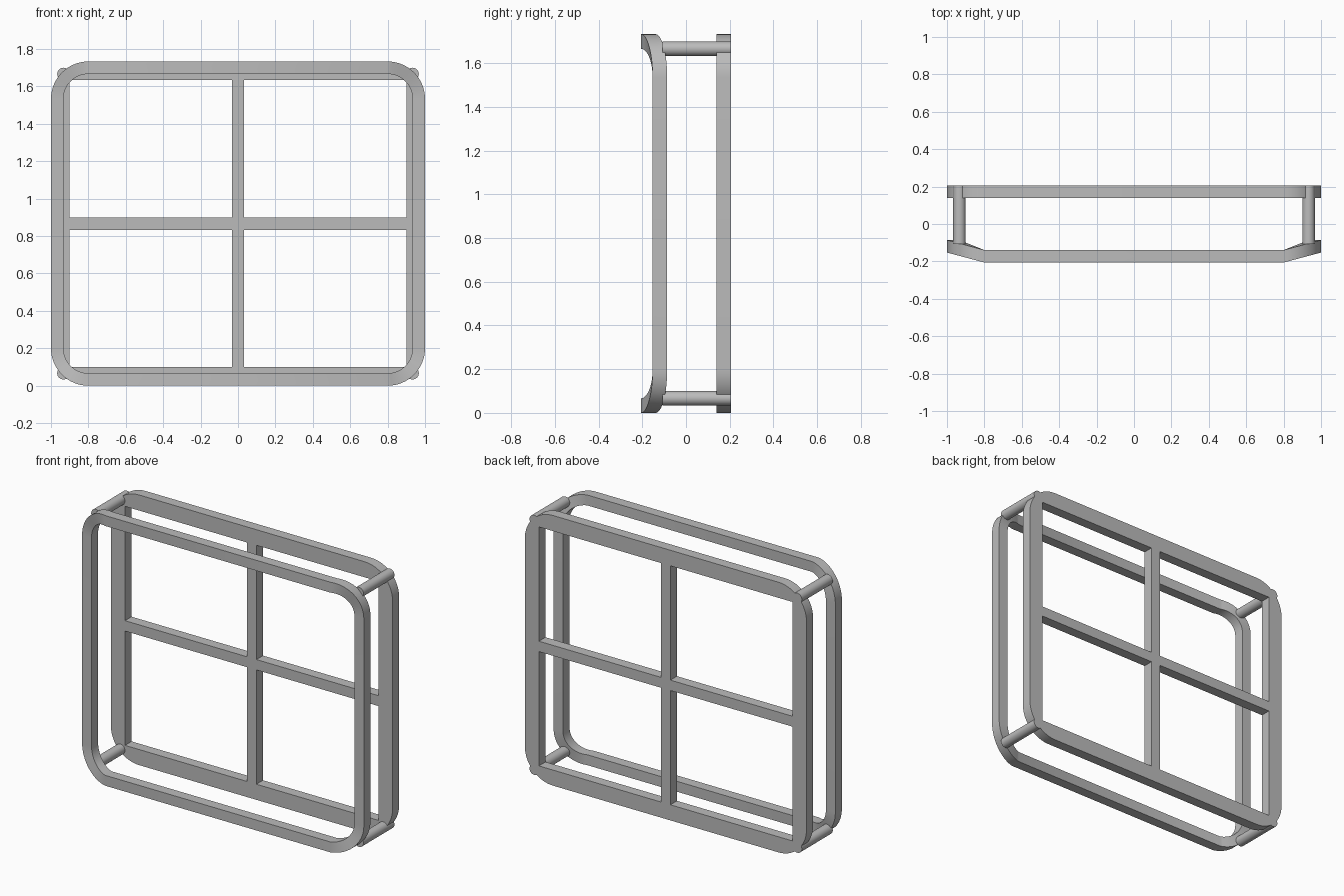
import bpy, bmesh
from math import sin, cos, pi
from mathutils import Matrix

cube = bpy.data.objects.get("Cube")
if cube:
    bpy.data.objects.remove(cube, do_unlink=True)

U = 1 / 15                    # bar width, the basic unit
W, H = 15 * U, 13 * U         # half width and half height
RADIUS = 3 * U                # outer corner radius
BACK = 0.206                  # half of the total depth
STEPS = 16                    # segments per corner

grey = bpy.data.materials.new("grey")
grey.use_nodes = True
grey.diffuse_color = (0.5, 0.5, 0.5, 1)
grey.node_tree.nodes["Principled BSDF"].inputs["Base Color"].default_value = (0.5, 0.5, 0.5, 1)


def finish(name, bm):
    bmesh.ops.recalc_face_normals(bm, faces=bm.faces)
    mesh = bpy.data.meshes.new(name)
    bm.to_mesh(mesh)
    bm.free()
    mesh.materials.append(grey)
    obj = bpy.data.objects.new(name, mesh)
    bpy.context.collection.objects.link(obj)
    bpy.ops.object.select_all(action="DESELECT")
    obj.select_set(True)
    bpy.context.view_layer.objects.active = obj
    bpy.ops.object.shade_smooth_by_angle(angle=pi / 6)
    return obj


def ring(name, y0, y1, inner, sweep):
    """Rounded frame; sweep pushes its sides back in y around the corners."""
    bm = bmesh.new()
    sections = []
    for quarter in range(4):
        sx = 1 if quarter in (0, 3) else -1
        sz = 1 if quarter < 2 else -1
        cx, cz = sx * (W - RADIUS), H + sz * (H - RADIUS)
        for i in range(STEPS + 1):
            t = (quarter + i / STEPS) * pi / 2
            c, s = cos(t), sin(t)
            dy = sweep * abs(c)
            ox, oz = cx + RADIUS * c, cz + RADIUS * s
            ix, iz = inner(cx, cz, c, s, sx, sz)
            sections.append([bm.verts.new(p) for p in (
                (ox, y0 + dy, oz), (ox, y1 + dy, oz),
                (ix, y1 + dy, iz), (ix, y0 + dy, iz))])
    for k, a in enumerate(sections):
        b = sections[(k + 1) % len(sections)]
        for j in range(4):
            n = (j + 1) % 4
            bm.faces.new((a[j], a[n], b[n], b[j]))
    bmesh.ops.remove_doubles(bm, verts=bm.verts, dist=1e-5)
    return finish(name, bm)


def round_hole(cx, cz, c, s, sx, sz):
    return cx + 2 * U * c, cz + 2 * U * s


def square_hole(cx, cz, c, s, sx, sz):
    return cx + sx * 1.5 * U, cz + sz * 1.5 * U


def bar(name, x0, x1, z0, z1):
    bm = bmesh.new()
    bmesh.ops.create_cube(bm, size=1)
    bmesh.ops.scale(bm, vec=(x1 - x0, U, z1 - z0), verts=bm.verts)
    bmesh.ops.translate(bm, vec=((x0 + x1) / 2, BACK - U / 2, (z0 + z1) / 2), verts=bm.verts)
    finish(name, bm)


def rod(name, x, z, y0, y1):
    bm = bmesh.new()
    bmesh.ops.create_cone(bm, cap_ends=True, segments=32, radius1=U / 2, radius2=U / 2,
                          depth=y1 - y0, matrix=Matrix.Rotation(pi / 2, 4, "X"))
    bmesh.ops.translate(bm, vec=(x, (y0 + y1) / 2, z), verts=bm.verts)
    finish(name, bm)


# Front guard frame, with its upright sides swept back
ring("front_frame", -BACK, U - BACK, round_hole, 0.8 * U)

# Back frame with a square-cornered opening and a cross of bars
ring("back_frame", BACK - U, BACK, square_hole, 0)
bar("upright_bar", -U / 2, U / 2, 1.5 * U, 2 * H - 1.5 * U)
bar("left_cross_bar", U / 2, W - 1.5 * U, H - U / 2, H + U / 2)
bar("right_cross_bar", 1.5 * U - W, -U / 2, H - U / 2, H + U / 2)

# Corner rods joining the frames
for side, sx in (("left", 1), ("right", -1)):
    for level, sz in (("upper", 1), ("lower", -1)):
        rod(f"{level}_{side}_rod", sx * (W - U), H + sz * (H - U), -0.108, BACK)
